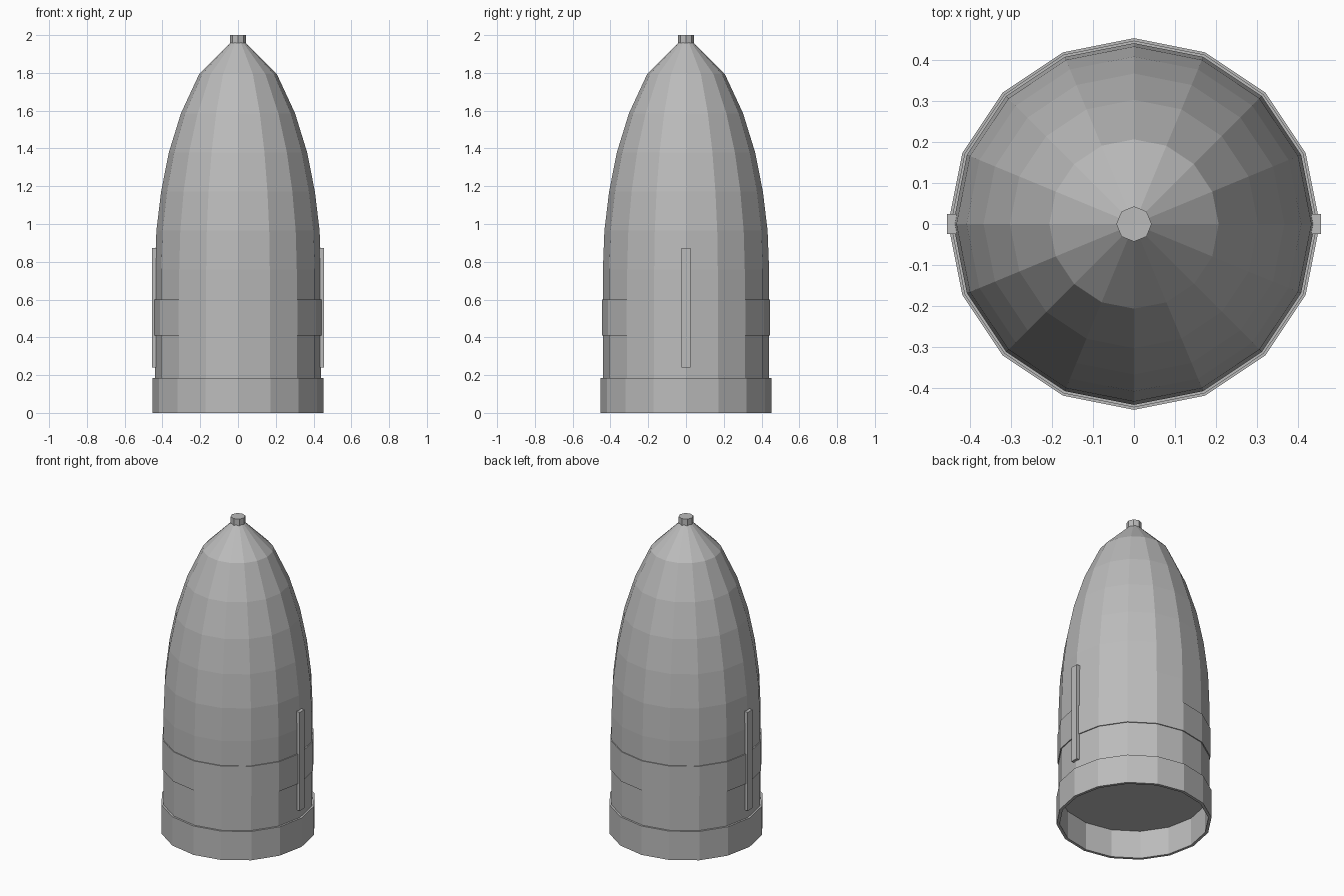
import bpy, bmesh, math

if "Cube" in bpy.data.objects:
    bpy.data.objects.remove(bpy.data.objects["Cube"])

SIDES = 16

# One flat grey for the whole shell
grey = bpy.data.materials.new("light_grey")
grey.diffuse_color = (0.5, 0.5, 0.5, 1)
grey.use_nodes = True
grey.node_tree.nodes["Principled BSDF"].inputs["Base Color"].default_value = grey.diffuse_color


def finish(name, bm):
    bmesh.ops.remove_doubles(bm, verts=bm.verts, dist=1e-5)
    bmesh.ops.recalc_face_normals(bm, faces=bm.faces)
    mesh = bpy.data.meshes.new(name)
    bm.to_mesh(mesh)
    bm.free()
    mesh.materials.append(grey)
    obj = bpy.data.objects.new(name, mesh)
    bpy.context.collection.objects.link(obj)
    return obj


def lathe(name, profile, sides=SIDES, closed=False):
    """Revolve (radius, z) points around z."""
    bm = bmesh.new()
    verts = [bm.verts.new((r, 0, z)) for r, z in profile]
    pairs = list(zip(verts, verts[1:]))
    if closed:
        pairs.append((verts[-1], verts[0]))
    edges = [bm.edges.new(p) for p in pairs]
    bmesh.ops.spin(bm, geom=verts + edges, cent=(0, 0, 0), axis=(0, 0, 1),
                   angle=math.tau, steps=sides, use_merge=True)
    return finish(name, bm)


def box(name, x0, x1, y0, y1, z0, z1):
    bm = bmesh.new()
    bmesh.ops.create_cube(bm, size=1)
    for v in bm.verts:
        v.co.x = x1 if v.co.x > 0 else x0
        v.co.y = y1 if v.co.y > 0 else y0
        v.co.z = z1 if v.co.z > 0 else z0
    return finish(name, bm)


# Tapered faceted shell with a flat floor
lathe("nose_shell", [(0, 0.18), (0.44, 0.18), (0.44, 0.758), (0.432, 0.965),
                     (0.407, 1.172), (0.366, 1.379), (0.302, 1.586),
                     (0.206, 1.793), (0, 2.0)])

# Hollow skirt at the base
lathe("base_ring", [(0.452, 0), (0.452, 0.185), (0.434, 0.185), (0.434, 0)], closed=True)

# Slightly raised belt
lathe("middle_band", [(0.436, 0.41), (0.446, 0.41), (0.446, 0.60), (0.436, 0.60)], closed=True)

# Small tip cap
lathe("tip_cap", [(0, 1.957), (0.043, 1.957), (0.043, 2.0), (0, 2.0)], sides=8)

# Separation strips on both sides
for side, name in ((1, "right_strip"), (-1, "left_strip")):
    xs = sorted((side * 0.43, side * 0.455))
    box(name, *xs, -0.024, 0.024, 0.24, 0.872)
